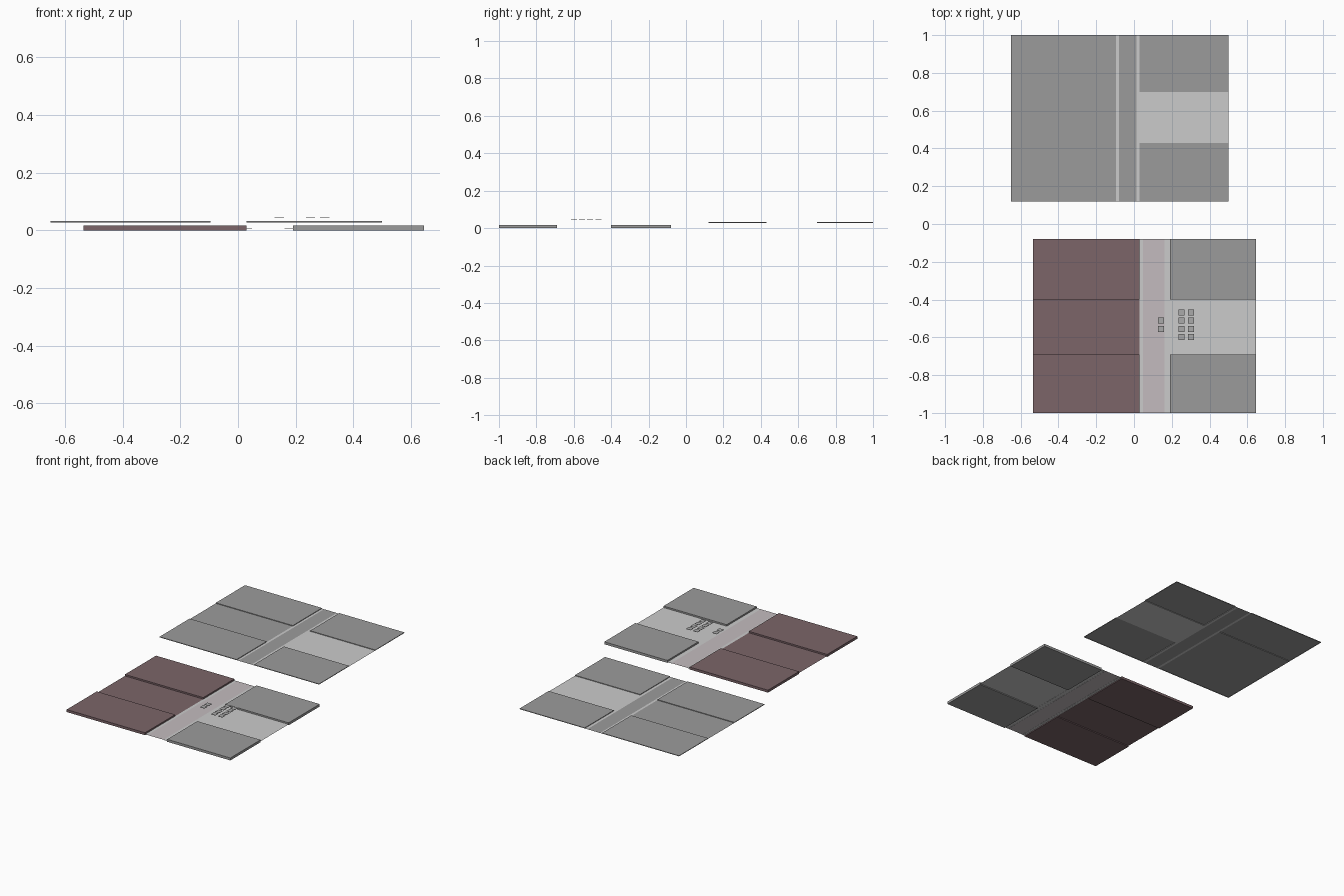
import bpy, bmesh

if "Cube" in bpy.data.objects:
    bpy.data.objects.remove(bpy.data.objects["Cube"])


def material(name, rgb):
    m = bpy.data.materials.new(name)
    m.diffuse_color = (*rgb, 1)
    m.use_nodes = True
    m.node_tree.nodes["Principled BSDF"].inputs["Base Color"].default_value = m.diffuse_color
    return m


GREY = material("mid_grey", (0.33, 0.33, 0.33))
DARK = material("dark_plum", (0.20, 0.13, 0.14))
MUTED = material("muted_grey", (0.55, 0.50, 0.52))
TILE = material("tile_grey", (0.40, 0.40, 0.40))


def slab(name, x0, x1, y0, y1, z0, z1, mat=None, closed=False):
    """Flat sheet at z1 with a skirt down to z0 (plain sheet when z0 == z1)."""
    bm = bmesh.new()
    pts = ((x0, y0), (x1, y0), (x1, y1), (x0, y1))
    top = [bm.verts.new((x, y, z1)) for x, y in pts]
    bm.faces.new(top)
    if z0 < z1:
        low = [bm.verts.new((x, y, z0)) for x, y in pts]
        for i in range(4):
            j = (i + 1) % 4
            bm.faces.new((low[i], low[j], top[j], top[i]))
        if closed:
            bm.faces.new(low[::-1])
    mesh = bpy.data.meshes.new(name)
    bm.to_mesh(mesh)
    bm.free()
    ob = bpy.data.objects.new(name, mesh)
    bpy.context.collection.objects.link(ob)
    if mat:
        mesh.materials.append(mat)
    return ob


# Rear section: four thin raised corners around sunken roads
ROAD = 0.028
for side, x0, x1 in (("left", -0.65, -0.095), ("right", 0.03, 0.5)):
    for end, y0, y1 in (("near", 0.12, 0.43), ("far", 0.70, 1.0)):
        slab(f"rear_{side}_{end}_corner", x0, x1, y0, y1, ROAD, 0.032, GREY)
slab("rear_left_road", -0.65, -0.095, 0.43, 0.70, ROAD, ROAD, GREY)
slab("rear_right_road", 0.03, 0.5, 0.43, 0.70, ROAD, ROAD)
slab("rear_main_road", -0.08, 0.012, 0.12, 1.0, ROAD, ROAD, GREY)
slab("rear_left_gutter", -0.095, -0.08, 0.12, 1.0, ROAD, ROAD)
slab("rear_right_gutter", 0.012, 0.03, 0.12, 1.0, ROAD, ROAD)

# Front section: thicker corners around sunken roads
LOW, TOP = 0.006, 0.016
for side, x0, x1, mat in (("left", -0.535, 0.03, DARK), ("right", 0.19, 0.645, GREY)):
    for end, y0, y1 in (("near", -1.0, -0.69), ("far", -0.40, -0.08)):
        slab(f"front_{side}_{end}_corner", x0, x1, y0, y1, 0, TOP, mat, True)
slab("front_left_road", -0.535, 0.03, -0.69, -0.40, LOW, LOW, DARK)
slab("front_right_road", 0.19, 0.645, -0.69, -0.40, LOW, LOW)
slab("front_main_road", 0.048, 0.162, -1.0, -0.08, LOW, LOW, MUTED)
slab("front_left_gutter", 0.03, 0.048, -1.0, -0.08, LOW - 0.001, LOW)
slab("front_right_gutter", 0.162, 0.19, -1.0, -0.08, LOW - 0.001, LOW)

# Small floating tiles: one pair over the main road, eight over the side road
rows = (-0.469, -0.512, -0.556, -0.599)
spots = [(0.143, y) for y in rows[1:3]]
spots += [(x, y) for x in (0.251, 0.301) for y in rows]
for i, (x, y) in enumerate(spots):
    slab(f"tile_{i + 1}", x - 0.016, x + 0.016, y - 0.016, y + 0.016,
         0.044, 0.046, TILE, True)
